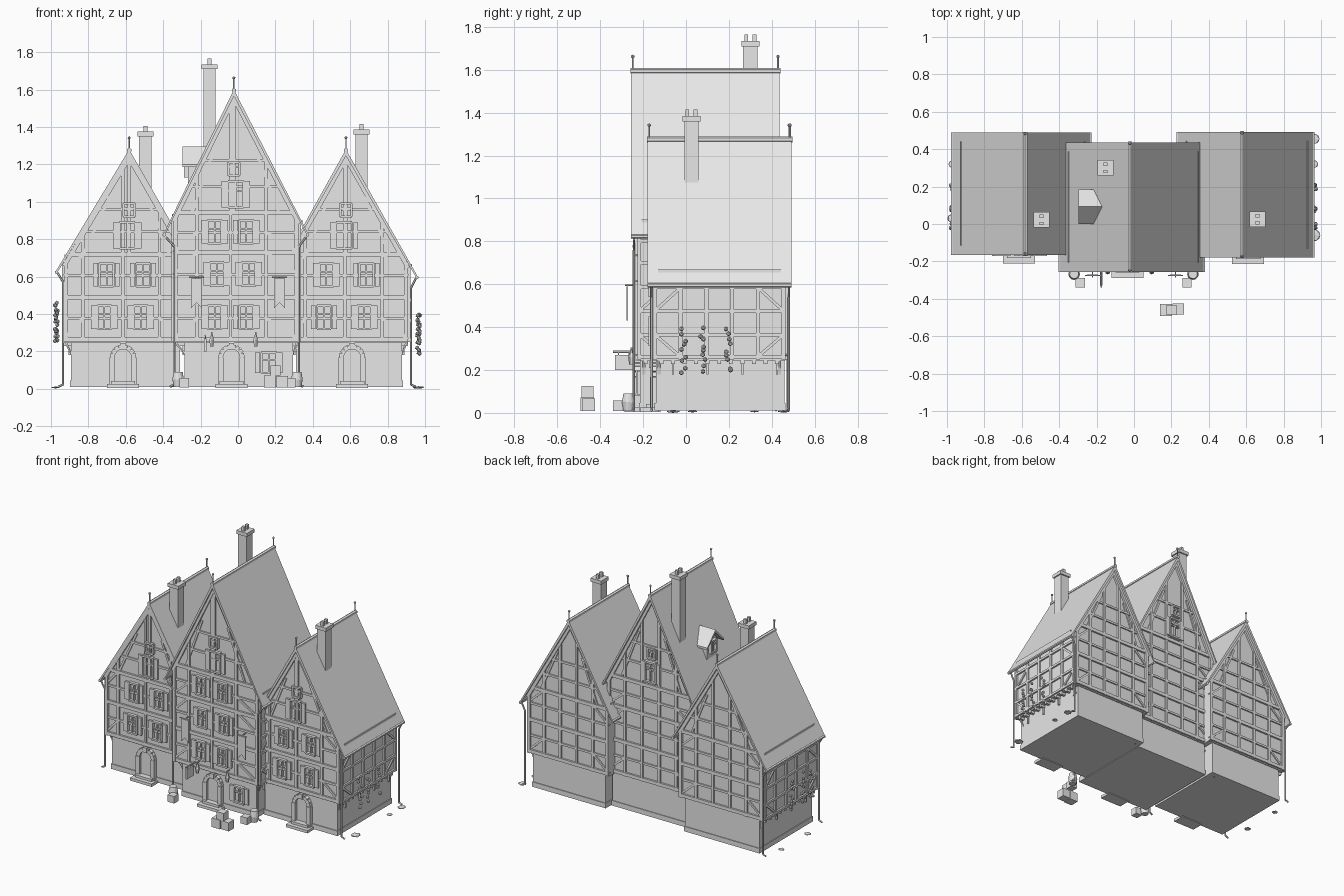
import bpy, bmesh, math, random
from mathutils import Vector, Matrix

random.seed(4)
cube = bpy.data.objects.get("Cube")
if cube:
    bpy.data.objects.remove(cube)

mat = bpy.data.materials.new("plain_grey")
mat.use_nodes = True
GREY = (0.8, 0.8, 0.8, 1)
mat.diffuse_color = GREY
mat.node_tree.nodes["Principled BSDF"].inputs["Base Color"].default_value = GREY


# ---- helpers ----
def finish(bm, name):
    bmesh.ops.recalc_face_normals(bm, faces=bm.faces)
    me = bpy.data.meshes.new(name)
    bm.to_mesh(me)
    bm.free()
    me.materials.append(mat)
    bpy.context.collection.objects.link(bpy.data.objects.new(name, me))


def prism(bm, a, b):
    """Solid between two matching rings of points."""
    va, vb = [bm.verts.new(p) for p in a], [bm.verts.new(p) for p in b]
    bm.faces.new(va)
    bm.faces.new(vb[::-1])
    for i in range(len(a)):
        j = (i + 1) % len(a)
        bm.faces.new((va[i], vb[i], vb[j], va[j]))


def box(bm, x0, x1, y0, y1, z0, z1):
    ring = [(x0, y0), (x1, y0), (x1, y1), (x0, y1)]
    prism(bm, [(x, y, z0) for x, y in ring], [(x, y, z1) for x, y in ring])


def tube(bm, p, q, r, r2=None, n=6):
    p, q = Vector(p), Vector(q)
    d = q - p
    m = Matrix.Translation((p + q) / 2) @ d.to_track_quat('Z', 'Y').to_matrix().to_4x4()
    bmesh.ops.create_cone(bm, cap_ends=True, segments=n, radius1=r,
                          radius2=r if r2 is None else r2, depth=d.length, matrix=m)


def ball(bm, p, r, flat=1):
    bmesh.ops.create_icosphere(bm, subdivisions=1, radius=r,
                               matrix=Matrix.Translation(p) @ Matrix.Diagonal((1, 1, flat, 1)))


def on(f, u, z, out):
    """Point on a facade f = (axis it runs along, position, outward sign)."""
    axis, pos, s = f
    return (u, pos + s * out, z) if axis == "x" else (pos + s * out, u, z)


def plate(bm, f, pts, d):
    prism(bm, [on(f, u, z, -0.004) for u, z in pts], [on(f, u, z, d) for u, z in pts])


def rect(bm, f, u0, u1, z0, z1, d):
    plate(bm, f, [(u0, z0), (u1, z0), (u1, z1), (u0, z1)], d)


def beam(bm, f, a, b, w=0.018, d=0.01):
    a, b = Vector(a), Vector(b)
    n = (b - a).normalized().orthogonal() * w / 2
    plate(bm, f, [a + n, b + n, b - n, a - n], d)


def window(bm, f, u, z, w, h, shutters=True):
    for s in (-1, 1):
        rect(bm, f, u + s * w / 2 - .006, u + s * w / 2 + .006, z - h / 2, z + h / 2, .02)
        rect(bm, f, u - w / 2, u + w / 2, z + s * h / 2 - .006, z + s * h / 2 + .006, .021)
        if shutters:
            e = u + s * (w / 2 + .02)
            rect(bm, f, e - .013, e + .013, z - h / 2, z + h / 2, .014)
    rect(bm, f, u - .004, u + .004, z - h / 2, z + h / 2, .015)
    rect(bm, f, u - w / 2, u + w / 2, z + h * .1, z + h * .1 + .008, .014)


def door(bm, f, u, r, top):
    spring = top - r
    arc = [(u + r * math.cos(t * math.pi / 8), spring + r * math.sin(t * math.pi / 8)) for t in range(9)]
    plate(bm, f, [(u - r, .01), (u + r, .01)] + arc, .008)
    for a, b in zip(arc, arc[1:]):
        beam(bm, f, a, b, .026, .025)
    for s in (-1, 1):
        rect(bm, f, u + s * r - .015, u + s * r + .015, .01, spring, .028)
    rect(bm, f, u - .014, u + .014, top - .015, top + .02, .032)


# ---- the three houses ----
HOUSES = [
    dict(name="left", x0=-.93, x1=-.275, l0=-.893, l1=-.31, yf=-.15, yb=.46, r0=-.165, r1=.49,
         apex=(-.582, 1.28), el=(-.97, .635), er=(-.235, .675), floors=[.265, .49, .72],
         win=(-.715, -.52), door=-.615, chim=(-.495, .022, 1.37), posts=(-.83, -.617, -.42)),
    dict(name="middle", x0=-.345, x1=.325, l0=-.285, l1=.295, yf=-.228, yb=.405, r0=-.257, r1=.437,
         apex=(-.022, 1.6), el=(-.395, .835), er=(.372, .835), floors=[.265, .49, .73, .94],
         win=(-.125, .045), door=-.035, chim=(-.152, .3, 1.73), posts=(-.22, -.04, .15)),
    dict(name="right", x0=.275, x1=.91, l0=.31, l1=.877, yf=-.155, yb=.465, r0=-.18, r1=.493,
         apex=(.577, 1.28), el=(.235, .665), er=(.957, .607), floors=[.265, .49, .72],
         win=(.46, .675), door=.61, chim=(.66, .025, 1.38), posts=(.36, .57, .77))]
T = .035

for h in HOUSES:
    name, x0, x1, yf, yb = h["name"], h["x0"], h["x1"], h["yf"], h["yb"]
    (ax, az), fl = h["apex"], h["floors"]
    big = name == "middle"

    def roof_z(x):
        ex, ez = h["el"] if x < ax else h["er"]
        return az + (ez - az) * (x - ax) / (ex - ax)

    def roof_x(z, left):
        ex, ez = h["el"] if left else h["er"]
        return ax + (ex - ax) * (z + T - az) / (ez - az)

    # walls
    bm = bmesh.new()
    ring = [(x0, .245), (x1, .245), (x1, roof_z(x1) - T / 2), (ax, az - T / 2), (x0, roof_z(x0) - T / 2)]
    prism(bm, [(x, yf, z) for x, z in ring], [(x, yb, z) for x, z in ring])
    box(bm, h["l0"], h["l1"], yf + .014, yb - .006, .01, .25)
    box(bm, h["l0"] - .005, h["l1"] + .005, yf + .008, yb - .001, .01, .045)
    finish(bm, name + "_house_walls")

    # roof slabs, ridge cap, eave rails, finials
    bm = bmesh.new()
    for ex, ez in (h["el"], h["er"]):
        ring = [(ax, az), (ex, ez), (ex, ez - .02), (ax, az - T)]
        prism(bm, [(x, h["r0"], z) for x, z in ring], [(x, h["r1"], z) for x, z in ring])
        gx = ex + (.045 if ex < ax else -.03)
        box(bm, gx - .003, gx + .003, h["r0"] + .05, h["r1"] - .05, roof_z(gx) - .01, roof_z(gx) + .008)
        tube(bm, (ex, h["r0"], ez - .012), (ex, h["r1"], ez - .012), .01)
    tube(bm, (ax, h["r0"] - .003, az - .005), (ax, h["r1"] + .003, az - .005), .013)
    for y in (h["r0"] + .008, h["r1"] - .008):
        tube(bm, (ax, y, az - .03), (ax, y, az + .06), .004)
        ball(bm, (ax, y, az + .062), .009)
    finish(bm, name + "_house_roof")

    # timber framing on the gable ends
    bm = bmesh.new()
    for s, y in ((-1, yf), (1, yb)):
        f = ("x", y, s)
        posts = h["posts"] if s < 0 else [x0 + (x1 - x0) * k / 5 for k in range(1, 5)]
        for x in (x0 + .011, x1 - .011):
            beam(bm, f, (x, .25), (x, roof_z(x) - T), .022, .014)
        for u in posts:
            beam(bm, f, (u, .25), (u, roof_z(u) - T - .01), d=.011)
        if s < 0:
            beam(bm, f, (ax, fl[-1]), (ax, az - T), d=.012)
        rails = fl + [(a + b) / 2 for a, b in zip(fl, fl[1:])]
        rails += [1.22, 1.08] if big else [.96, .84]
        for z in rails:
            a, b = max(x0, roof_x(z, True)), min(x1, roof_x(z, False))
            w = .024 if z in fl else .015
            beam(bm, f, (a, z), (b, z), w, .013 if z in fl else .009)
        for (ex, ez), c in ((h["el"], x0), (h["er"], x1)):
            zc = roof_z(c) - T - .01
            beam(bm, f, (c, zc), (ax, az - T - .012), .022, .014)
            k = .6
            beam(bm, f, (c + (ax - c) * .3, fl[-1]), (ax + (c - ax) * .3, fl[-1] + (az - fl[-1]) * .55), .014, .008)
            p = posts[0] if c == x0 else posts[-1]
            for i, (a, b) in enumerate(zip(fl, fl[1:])):
                m = (a + b) / 2
                beam(bm, f, (c, m if i % 2 else a), (p, b if i % 2 else m), .014, .008)
    # framing on the long sides
    for s, x in ((-1, x0), (1, x1)):
        if (name, s) in (("left", 1), ("right", -1)):
            continue
        f = ("y", x, s)
        top = roof_z(x) - .04
        n = 5
        ys = [yf + .01 + (yb - yf - .02) * k / n for k in range(n + 1)]
        for y in ys:
            beam(bm, f, (y, .25), (y, top), d=.011)
        zs = [.262, .365, .475, .585] + ([.7, .8] if big else [])
        for z in zs:
            beam(bm, f, (yf, z), (yb, z), .016, .012)
        for i, j in ((0, 1), (-1, -2)):
            beam(bm, f, (ys[j], zs[0]), (ys[i], zs[1]), .014, .008)
            beam(bm, f, (ys[i], zs[2]), (ys[j], zs[3]), .014, .008)
        # corbels and struts beneath the overhang
        lx = h["l0"] if s < 0 else h["l1"]
        lf = ("y", lx, s)
        for k in range(11):
            y = yf + .04 + k * .054
            rect(bm, lf, y - .009, y + .009, .228, .25, abs(x - lx))
            if k % 3 == 1:
                rect(bm, lf, y - .005, y + .005, .18, .25, .012)
        for y in (yf + .03, yb - .03):
            a = [(lx, .18), (lx, .2), (x, .25), (x - s * .015, .25)]
            prism(bm, [(u, y - .008, z) for u, z in a], [(u, y + .008, z) for u, z in a])
    finish(bm, name + "_house_timbers")

    # windows
    bm = bmesh.new()
    f = ("x", yf, -1)
    for i, (a, b) in enumerate(zip(fl, fl[1:])):
        for u in h["win"]:
            window(bm, f, u + .012 * (i % 2), (a + b) / 2 + .004, .075, .125)
    gz = 1.04 if big else .82
    for face in ([f, ("x", yb, 1)] if big else [f]):
        window(bm, face, ax + .01 - .02 * (not big), gz, .085, .14)
        window(bm, face, ax, gz + .135, .06, .07, False)
    lower = ("x", yf + .014, -1)
    if big:
        window(bm, lower, .165, .14, .08, .11)
    finish(bm, name + "_house_windows")

    # door and steps
    bm = bmesh.new()
    d = h["door"]
    door(bm, lower, d, .058, .225)
    box(bm, d - .085, d + .085, yf - .06, yf + .03, .005, .025)
    box(bm, d - .065, d + .065, yf - .032, yf + .03, .025, .042)
    finish(bm, name + "_house_door")

    # chimney
    bm = bmesh.new()
    cx, cy, cz = h["chim"]
    box(bm, cx - .033, cx + .033, cy - .033, cy + .033, roof_z(cx) - .08, cz)
    box(bm, cx - .042, cx + .042, cy - .042, cy + .042, cz - .02, cz + .005)
    for s in (-1, 1):
        box(bm, cx - .01, cx + .01, cy + s * .019 - .009, cy + s * .019 + .009, cz, cz + .036)
    finish(bm, name + "_house_chimney")

# ---- dormer on the middle roof ----
bm = bmesh.new()
ring = [(.035, 1.08), (.15, 1.08), (.15, 1.21), (.0925, 1.275), (.035, 1.21)]
prism(bm, [(-.268, y, z) for y, z in ring], [(-.14, y, z) for y, z in ring])
for s in (-1, 1):
    ring = [(.0925, 1.295), (.0925 + s * .093, 1.2), (.0925 + s * .093, 1.185), (.0925, 1.275)]
    prism(bm, [(-.297, y, z) for y, z in ring], [(-.16, y, z) for y, z in ring])
window(bm, ("y", -.268, -1), .0925, 1.175, .06, .08, False)
finish(bm, "roof_dormer")

# ---- downpipes ----
bm = bmesh.new()
for x, e, top, y in ((-.935, -.965, .62, -.155), (-.935, -.965, .62, .475), (.925, .95, .59, -.16),
                     (.925, .95, .59, .48), (-.34, -.385, .81, -.243), (.325, .362, .81, -.243),
                     (-.335, -.385, .81, .42), (.32, .362, .81, .42)):
    s = 1 if x > 0 else -1
    tube(bm, (e, y, top), (x, y, top - .05), .006)
    tube(bm, (x, y, top - .05), (x, y, .02), .006)
    tube(bm, (x, y, .022), (x + s * .025, y, .012), .006)
finish(bm, "downpipes")

# ---- creeping plants and ground stones by the end walls ----
bm = bmesh.new()
for x, top in ((.965, .4), (-.972, .46)):
    for y0 in (-.01, .08, .195):
        for k in range(9):
            ball(bm, (x + random.uniform(-.008, .008), y0 + random.uniform(-.014, .014),
                      top - .025 * k - random.uniform(0, .02)), .012)
finish(bm, "creeping_plants")
bm = bmesh.new()
for x, y, r in ((.965, -.06, .035), (.965, .455, .03), (.965, .32, .022), (-.972, .32, .022), (-.975, .03, .025)):
    ball(bm, (x, y, .007), r, .2)
finish(bm, "ground_stones")

# ---- barrels and crates ----
bm = bmesh.new()
for x in (-.32, .315):
    tube(bm, (x, -.268, .01), (x, -.268, .05), .024, .031, 12)
    tube(bm, (x, -.268, .05), (x, -.268, .09), .031, .024, 12)
finish(bm, "barrels")
bm = bmesh.new()
for x, y, z, s in ((-.288, -.315, .008, .05), (.283, -.315, .008, .05), (.17, -.46, .008, .064),
                   (.237, -.455, .008, .06), (.2, -.46, .07, .055)):
    box(bm, x - s / 2, x + s / 2, y - s / 2, y + s / 2, z, z + s)
finish(bm, "crates")

# ---- banners, lanterns and hanging board ----
bm = bmesh.new()
for x in (-.222, .222):
    tube(bm, (x - .04, -.275, .595), (x + .04, -.275, .595), .004)
    tube(bm, (x, -.22, .595), (x, -.285, .595), .004)
    ring = [(x - .03, .59), (x + .03, .59), (x + .03, .43), (x, .46), (x - .03, .43)]
    plate(bm, ("x", -.274, -1), ring, .004)
finish(bm, "banners")
bm = bmesh.new()
for x in (-.14, .095):
    tube(bm, (x, -.21, .3), (x, -.26, .3), .004)
    tube(bm, (x, -.255, .225), (x, -.255, .26), .01, .015)
    tube(bm, (x, -.255, .26), (x, -.255, .3), .015, .002)
finish(bm, "lanterns")
bm = bmesh.new()
tube(bm, (-.175, -.21, .285), (-.175, -.34, .285), .005)
box(bm, -.181, -.169, -.33, -.25, .2, .27)
for y in (-.315, -.265):
    tube(bm, (-.175, y, .265), (-.175, y, .285), .003)
finish(bm, "hanging_board")
